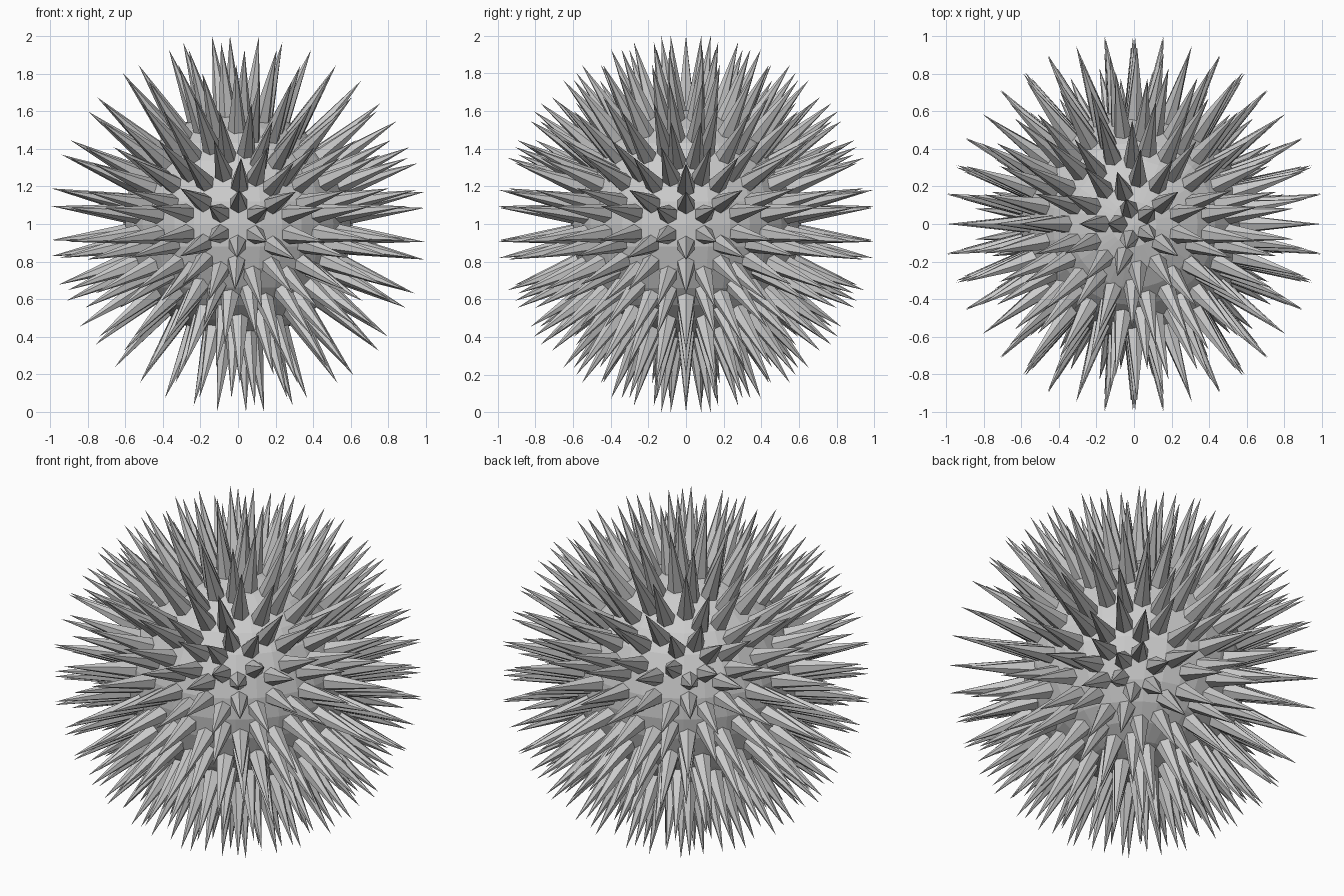
import bpy, bmesh, math
from mathutils import Vector

if "Cube" in bpy.data.objects:
    bpy.data.objects.remove(bpy.data.objects["Cube"])

CENTRE = Vector((0, 0, 1))
CORE_R = 0.61      # radius of the ball
SPIKE_R = 0.05     # radius of a spike where it meets the ball
SIDES = 6
SINK = 0.02        # how far spikes reach into the ball

# Round core
bpy.ops.mesh.primitive_uv_sphere_add(segments=32, ring_count=16, radius=CORE_R, location=CENTRE)
bpy.context.object.name = "core_ball"

# Spike directions: one per face of a subdivided icosahedron
guide = bmesh.new()
bmesh.ops.create_icosphere(guide, subdivisions=3, radius=1)
spots = [(f.calc_center_median().normalized(), f.verts[0].co.copy()) for f in guide.faces]
guide.free()
tip_r = 1 / max(d.z for d, _ in spots)   # overall height becomes 2

# Six-sided spikes, one corner turned towards a face corner
bm = bmesh.new()
for d, corner in spots:
    u = (corner - d * corner.dot(d)).normalized()
    v = d.cross(u)
    base_r = CORE_R - SINK
    r = SPIKE_R * (tip_r - base_r) / (tip_r - CORE_R)
    ring = []
    for i in range(SIDES):
        a = 2 * math.pi * i / SIDES
        ring.append(bm.verts.new(CENTRE + d * base_r + (u * math.cos(a) + v * math.sin(a)) * r))
    tip = bm.verts.new(CENTRE + d * tip_r)
    for i in range(SIDES):
        bm.faces.new((ring[i], ring[(i + 1) % SIDES], tip))
    bm.faces.new(ring[::-1])

mesh = bpy.data.meshes.new("spikes")
bm.to_mesh(mesh)
bm.free()
bpy.context.collection.objects.link(bpy.data.objects.new("spikes", mesh))
